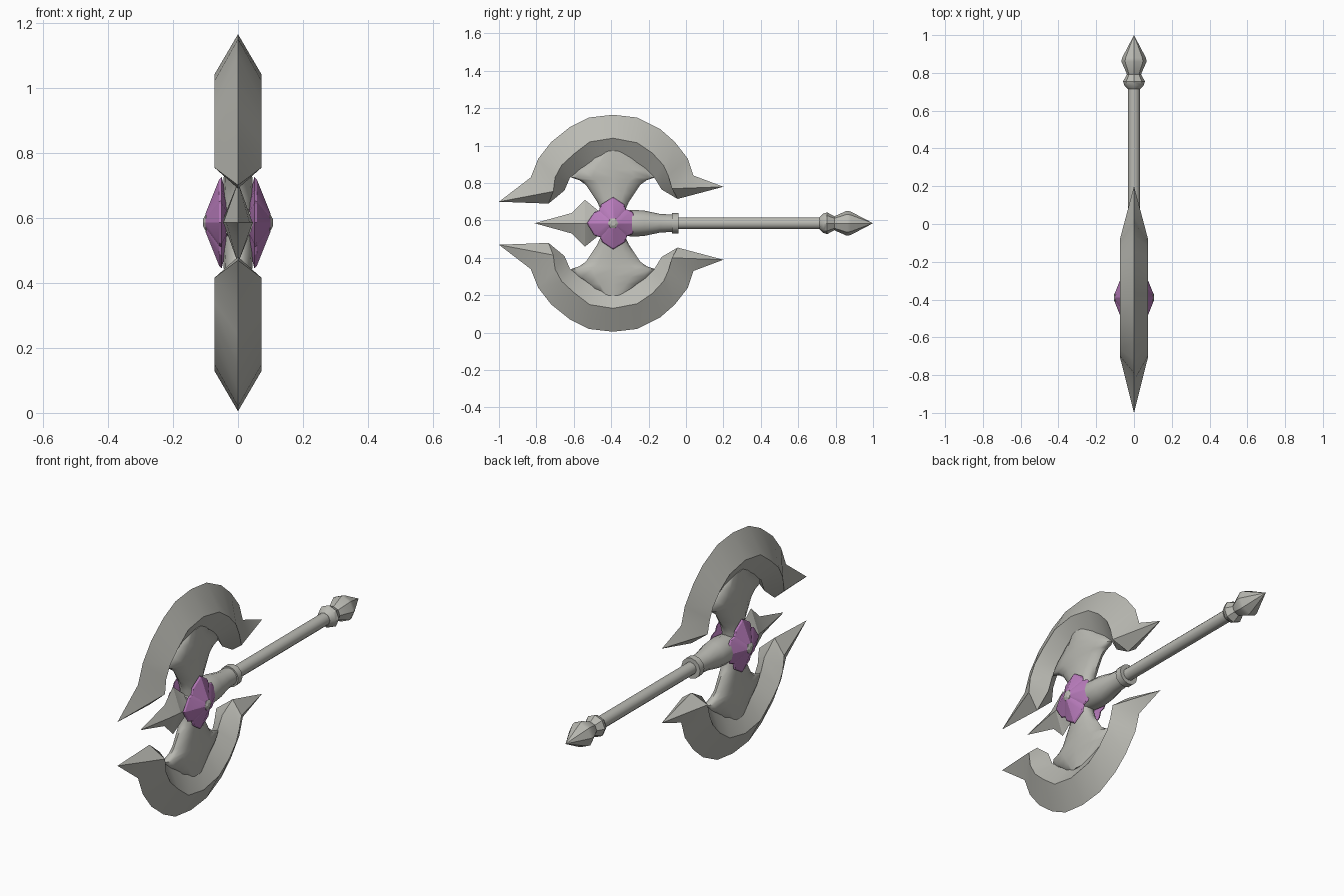
import bpy, bmesh, math
from mathutils import Vector

if "Cube" in bpy.data.objects:
    bpy.data.objects.remove(bpy.data.objects["Cube"], do_unlink=True)

MID_Z = 0.585     # height of the handle axis
HEAD_Y = -0.39    # centre of the axe head


def material(name, rgb):
    m = bpy.data.materials.new(name)
    m.use_nodes = True
    m.diffuse_color = (*rgb, 1)
    m.node_tree.nodes["Principled BSDF"].inputs["Base Color"].default_value = (*rgb, 1)
    return m


STEEL = material("pale steel", (0.49, 0.49, 0.45))
PURPLE = material("purple enamel", (0.48, 0.20, 0.50))


def loft(name, rings, mat, angle=35):
    """Skin a row of equal rings and close both ends."""
    bm = bmesh.new()
    rows = [[bm.verts.new(p) for p in ring] for ring in rings]
    for a, b in zip(rows, rows[1:]):
        n = len(a)
        for i in range(n):
            j = (i + 1) % n
            bm.faces.new((a[i], a[j], b[j], b[i]))
    bm.faces.new(rows[0])
    bm.faces.new(rows[-1])
    bmesh.ops.remove_doubles(bm, verts=bm.verts, dist=0.0005)
    bmesh.ops.recalc_face_normals(bm, faces=bm.faces)
    mesh = bpy.data.meshes.new(name)
    bm.to_mesh(mesh)
    bm.free()
    ob = bpy.data.objects.new(name, mesh)
    bpy.context.collection.objects.link(ob)
    mesh.materials.append(mat)
    bpy.ops.object.select_all(action='DESELECT')
    ob.select_set(True)
    bpy.context.view_layer.objects.active = ob
    bpy.ops.object.shade_smooth_by_angle(angle=math.radians(angle))
    return ob


def ellipse(n, point):
    return [point(math.cos(t), math.sin(t))
            for t in (2 * math.pi * i / n for i in range(n))]


def lathe(name, profile, sides=12):
    """Turn (y, radius) pairs around the handle axis."""
    return loft(name, [ellipse(sides, lambda c, s: (r * c, y, MID_Z + r * s))
                       for y, r in profile], STEEL)


def flip(points):
    return [(x, y, 2 * MID_Z - z) for x, y, z in points]


# Crescent blade: cutting edge, thick ridge and inner edge as (y, z)
edge = [(-.83, .83), (-.79, .93), (-.72, 1.02), (-.62, 1.10), (-.52, 1.15), (-.39, 1.165),
        (-.26, 1.15), (-.14, 1.09), (-.06, 1.02), (.01, .93), (.04, .84)]
ridge = [(-.71, .755), (-.70, .83), (-.665, .895), (-.60, .955), (-.515, 1.02), (-.39, 1.04),
         (-.26, 1.015), (-.18, .96), (-.12, .895), (-.095, .84), (-.075, .77)]
inner = [(-.735, .69), (-.65, .76), (-.62, .83), (-.56, .87), (-.48, .90), (-.39, .91),
         (-.30, .90), (-.22, .87), (-.17, .83), (-.13, .765), (-.045, .715)]
blade = [[(0, *e), (.073, *r), (0, *i), (-.073, *r)]
         for e, r, i in zip(edge, ridge, inner)]
blade = [[(0, -1, .70)] * 4] + blade + [[(0, .20, .78)] * 4]

# Flared web joining blade to socket: (z, half width, half thickness)
web_rows = [(.585, .065, .05), (.66, .067, .048), (.70, .085, .045), (.745, .115, .043),
            (.79, .145, .042), (.815, .18, .042), (.83, .225, .042),
            (.87, .19, .042), (.91, .14, .042), (.97, .07, .04)]
web = [ellipse(12, lambda c, s: (t * s, HEAD_Y + w * c, z)) for z, w, t in web_rows]

for side, change in (("upper", list), ("lower", flip)):
    loft(side + "_blade", [change(r) for r in blade], STEEL)
    loft(side + "_web", [change(r) for r in web], STEEL, 50)

# Front spike with barbs: (y, half height, half width)
spike = [(-.81, 0, 0), (-.61, .055, .036), (-.54, .125, .045), (-.46, .06, .05), (-.39, .05, .05)]
loft("front_spike", [ellipse(4, lambda c, s: (w * c, y, MID_Z + h * s))
                     for y, h, w in spike], STEEL, 20)

# Socket, collar, handle and pommel
lathe("socket", [(-.46, .05), (-.39, .06), (-.28, .072), (-.22, .067), (-.14, .05), (-.07, .046)])
lathe("collar", [(-.075, .054), (-.04, .054)])
lathe("handle", [(-.08, .032), (.73, .032)])
lathe("pommel_ring", [(.715, .034), (.735, .052), (.755, .058), (.795, .036)], 8)
lathe("pommel_point", [(.79, .036), (.86, .067), (.88, .063), (1, 0)], 8)

# Stepped medallions with a small stud on each cheek
quarter = [(0, .14), (.06, .10), (.068, .075), (.10, .065)]
outline = []
for k in range(4):
    for a, b in quarter:
        for _ in range(k):
            a, b = b, -a
        outline.append(Vector((a, b)))


def plate(x, size):
    return [(x, HEAD_Y + p.x * size, MID_Z + p.y * size) for p in outline]


for side, s in (("left", 1), ("right", -1)):
    loft(side + "_medallion", [plate(s * .03, .4), plate(s * .05, 1), plate(s * .058, .95),
                               plate(s * .10, .2)], PURPLE, 25)
    loft(side + "_stud", [ellipse(6, lambda c, t: (s * x, HEAD_Y + r * c, MID_Z + r * t))
                          for x, r in ((.09, .032), (.1, .028), (.107, .014))], STEEL, 20)
